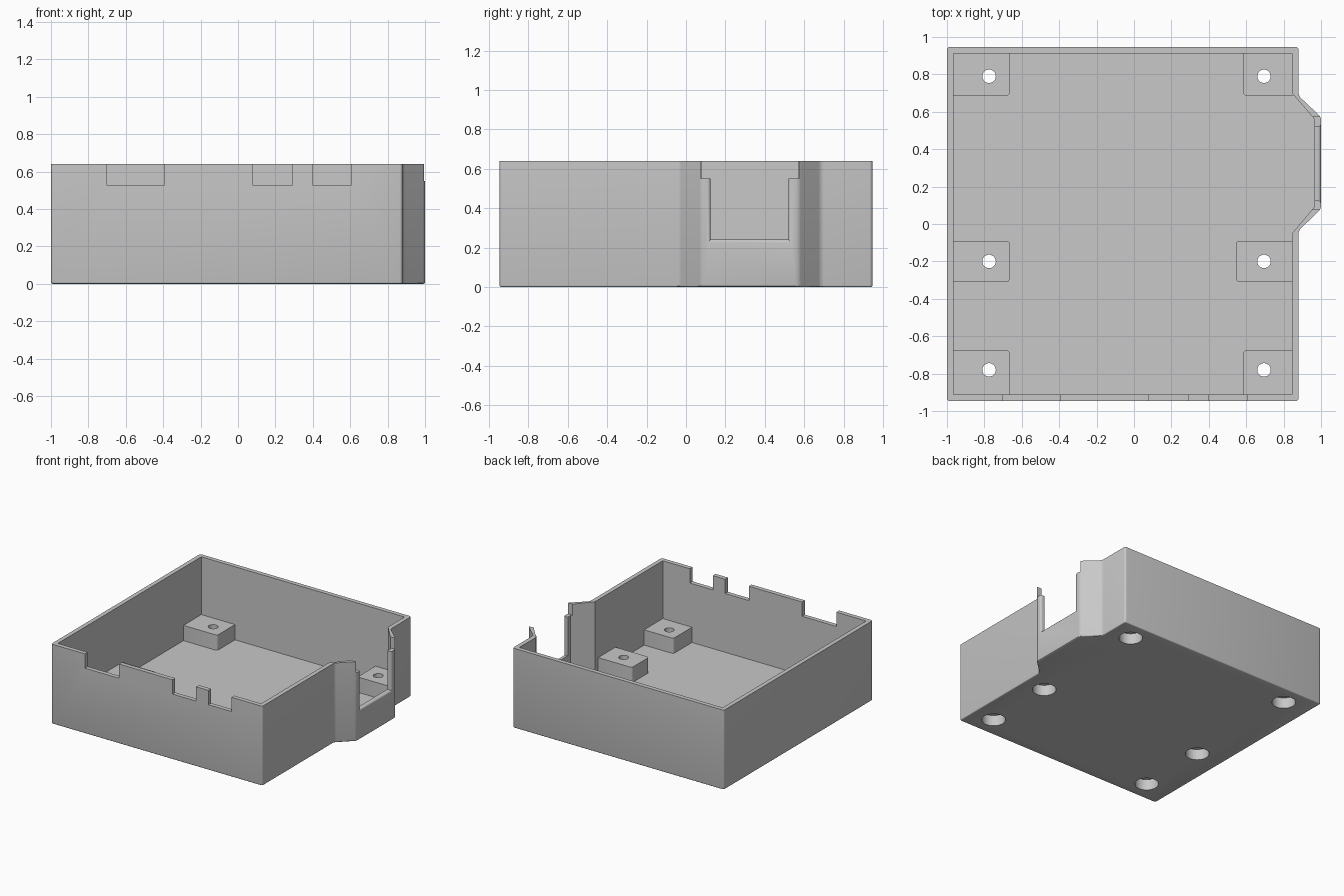
import bpy, bmesh, math

if "Cube" in bpy.data.objects:
    bpy.data.objects.remove(bpy.data.objects["Cube"], do_unlink=True)

grey = bpy.data.materials.new("light grey plastic")
grey.use_nodes = True
colour = (0.58, 0.58, 0.58, 1)
grey.diffuse_color = colour
grey.node_tree.nodes["Principled BSDF"].inputs["Base Color"].default_value = colour

HEIGHT, FLOOR, MOUNT_TOP = 0.64, 0.052, 0.175


def finish(name, bm):
    bmesh.ops.recalc_face_normals(bm, faces=bm.faces)
    mesh = bpy.data.meshes.new(name)
    bm.to_mesh(mesh)
    bm.free()
    obj = bpy.data.objects.new(name, mesh)
    bpy.context.collection.objects.link(obj)
    mesh.materials.append(grey)
    return obj


def prism(name, outline, z0, z1, corner=0, foot=0):
    """Extrude an outline upward, optionally rounding its corners and foot."""
    bm = bmesh.new()
    base = bm.faces.new([bm.verts.new((x, y, z0)) for x, y in outline])
    grown = bmesh.ops.extrude_face_region(bm, geom=[base])["geom"]
    for v in grown:
        if isinstance(v, bmesh.types.BMVert):
            v.co.z = z1
    if corner:
        edges = [e for e in bm.edges if abs(e.verts[0].co.z - e.verts[1].co.z) > 0.01]
        bmesh.ops.bevel(bm, geom=edges, offset=corner, segments=4, profile=0.5, affect='EDGES')
    if foot:
        edges = [e for e in bm.edges if all(v.co.z < z0 + 0.001 for v in e.verts)]
        bmesh.ops.bevel(bm, geom=edges, offset=foot, segments=3, profile=0.5, affect='EDGES')
    return finish(name, bm)


def box(name, x0, x1, y0, y1, z0, z1, corner=0):
    return prism(name, [(x0, y0), (x1, y0), (x1, y1), (x0, y1)], z0, z1, corner)


def cylinder(name, x, y, radius, z0, z1):
    ring = [math.tau * i / 40 for i in range(40)]
    return prism(name, [(x + radius * math.cos(a), y + radius * math.sin(a)) for a in ring], z0, z1)


def combine(target, other, operation):
    mod = target.modifiers.new(operation.lower(), 'BOOLEAN')
    mod.operation, mod.solver, mod.object = operation, 'EXACT', other
    bpy.context.view_layer.objects.active = target
    bpy.ops.object.modifier_apply(modifier=mod.name)
    bpy.data.objects.remove(other, do_unlink=True)


# Outer shell with the faceted side bulge, then its cavity
tray = prism("enclosure_tray",
             [(-1, -0.947), (0.88, -0.947), (0.88, -0.035), (1, 0.08),
              (1, 0.572), (0.88, 0.685), (0.88, 0.947), (-1, 0.947)],
             0, HEIGHT, corner=0.016, foot=0.008)
combine(tray, prism("cavity",
                    [(-0.965, -0.912), (0.845, -0.912), (0.845, -0.05), (0.965, 0.092),
                     (0.965, 0.56), (0.845, 0.70), (0.845, 0.912), (-0.965, 0.912)],
                    FLOOR, 1), 'DIFFERENCE')

# Screw mounts: hole position and block extents, buried a little in the walls
mounts = []
for y, y0, y1 in [(0.79, 0.685, 0.93), (-0.20, -0.31, -0.09), (-0.78, -0.93, -0.675)]:
    inner = 0.545 if y0 == -0.31 else 0.585
    mounts += [(-0.775, y, -0.98, -0.665, y0, y1), (0.695, y, inner, 0.86, y0, y1)]
for x, y, x0, x1, y0, y1 in mounts:
    combine(tray, box("mount", x0, x1, y0, y1, FLOOR / 2, MOUNT_TOP, 0.018), 'UNION')
for x, y, *_ in mounts:
    combine(tray, cylinder("screw_hole", x, y, 0.036, -0.1, 0.3), 'DIFFERENCE')
    combine(tray, cylinder("screw_head_recess", x, y, 0.087, -0.1, 0.087), 'DIFFERENCE')

# Cable notches in the top of the front wall
for x0, x1 in [(-0.70, -0.395), (0.08, 0.29), (0.40, 0.605)]:
    combine(tray, box("notch", x0, x1, -1.1, -0.88, 0.525, 1), 'DIFFERENCE')

# Side window with a rounded outer lip, lofted through widening sections
lip = 0.016
sections = [(0.9, 0)]
for i in range(6):
    a = math.pi / 2 * i / 5
    sections.append((1 - lip + lip * math.sin(a), lip * (1 - math.cos(a))))
sections.append((1.1, lip))
bm = bmesh.new()
rings = []
for x, grow in sections:
    y0, y1, z0 = 0.125 - grow, 0.52 + grow, 0.24 - grow
    rings.append([bm.verts.new((x, y, z)) for y, z in [(y0, z0), (y1, z0), (y1, 1), (y0, 1)]])
for a, b in zip(rings, rings[1:]):
    for i in range(4):
        j = (i + 1) % 4
        bm.faces.new((a[i], a[j], b[j], b[i]))
bm.faces.new(rings[0])
bm.faces.new(rings[-1])
combine(tray, finish("window", bm), 'DIFFERENCE')

# Wider step above the window
combine(tray, box("window_step", 0.955, 1.1, 0.077, 0.573, 0.55, 1), 'DIFFERENCE')

# Smooth rounded edges, keep hard ones
bpy.ops.object.select_all(action='DESELECT')
tray.select_set(True)
bpy.context.view_layer.objects.active = tray
bpy.ops.object.shade_smooth_by_angle(angle=math.radians(30))
